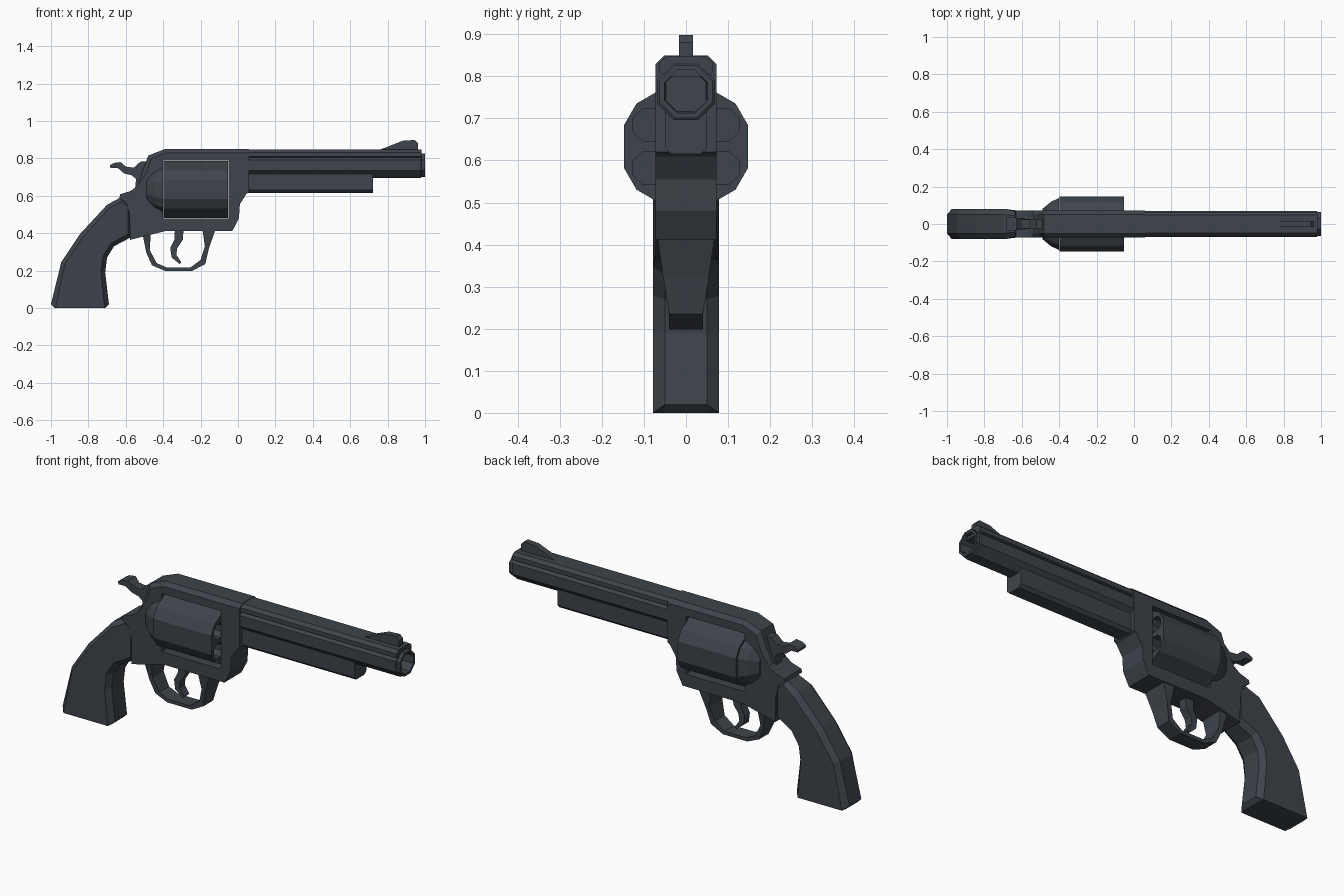
import bpy, bmesh, math

if "Cube" in bpy.data.objects:
    bpy.data.objects.remove(bpy.data.objects["Cube"])

gunmetal = bpy.data.materials.new("gunmetal")
gunmetal.diffuse_color = (0.048, 0.058, 0.07, 1)
gunmetal.use_nodes = True
gunmetal.node_tree.nodes["Principled BSDF"].inputs["Base Color"].default_value = gunmetal.diffuse_color


def finish(name, bm):
    bmesh.ops.recalc_face_normals(bm, faces=bm.faces)
    me = bpy.data.meshes.new(name)
    bm.to_mesh(me)
    bm.free()
    me.materials.append(gunmetal)
    ob = bpy.data.objects.new(name, me)
    bpy.context.collection.objects.link(ob)
    return ob


def prism(pts, place_a, place_b):
    """Closed outline swept between two placements."""
    bm = bmesh.new()
    a = [bm.verts.new(place_a(p)) for p in pts]
    b = [bm.verts.new(place_b(p)) for p in pts]
    caps = [bm.faces.new(a), bm.faces.new(b[::-1])]
    for i in range(len(pts)):
        j = (i + 1) % len(pts)
        bm.faces.new((a[i], b[i], b[j], a[j]))
    bmesh.ops.recalc_face_normals(bm, faces=bm.faces)
    return bm, caps


def side_plate(pts, hw):
    return prism(pts, lambda p: (p[0], -hw, p[1]), lambda p: (p[0], hw, p[1]))


def long_bar(pts, x0, x1):
    """Half section (y, z) mirrored and run along x."""
    full = pts + [(-y, z) for y, z in reversed(pts)]
    return prism(full, lambda p: (x0, *p), lambda p: (x1, *p))[0]


def loft(rings, angles, cy, cz):
    """Rings (x, radius) around an axis along x, capped at both ends."""
    bm = bmesh.new()
    loops = [[bm.verts.new((x, cy + r * math.cos(a), cz + r * math.sin(a)))
              for a in angles] for x, r in rings]
    n = len(angles)
    for p, q in zip(loops, loops[1:]):
        for i in range(n):
            j = (i + 1) % n
            bm.faces.new((p[i], p[j], q[j], q[i]))
    bm.faces.new(loops[0])
    bm.faces.new(loops[-1])
    return bm


def cut(ob, cutters):
    for c in cutters:
        m = ob.modifiers.new("cut", 'BOOLEAN')
        m.object, m.solver = c, 'EXACT'
    dg = bpy.context.evaluated_depsgraph_get()
    dg.update()
    me = bpy.data.meshes.new_from_object(ob.evaluated_get(dg))
    ob.modifiers.clear()
    ob.data = me
    for c in cutters:
        bpy.data.objects.remove(c)


OCT = [math.radians(22.5 + 45 * k) for k in range(8)]
DRUM = [math.radians(60 * k + s) for k in range(6) for s in (-19, 19)]
CZ = 0.633

# Frame with chamfered top strap and an open window for the drum
bm, _ = side_plate([(-0.39, 0.85), (0.06, 0.85), (0.06, 0.62), (0.045, 0.61),
                    (0.01, 0.555), (0.005, 0.48), (-0.03, 0.412), (-0.385, 0.412),
                    (-0.577, 0.364), (-0.58, 0.5), (-0.595, 0.56), (-0.635, 0.59),
                    (-0.63, 0.608), (-0.575, 0.625), (-0.54, 0.65), (-0.515, 0.72),
                    (-0.48, 0.815)], 0.072)
top = [e for e in bm.edges
       if e.verts[0].co.y * e.verts[1].co.y > 0
       and all(v.co.z > 0.64 for v in e.verts)
       and any(v.co.x < 0.05 for v in e.verts)]
bmesh.ops.bevel(bm, geom=top, offset=0.021, segments=1, affect='EDGES')
frame = finish("frame", bm)
window = finish("window_cutter", side_plate(
    [(-0.40, 0.478), (-0.05, 0.478), (-0.05, 0.788), (-0.40, 0.788)], 0.3)[0])
cut(frame, [window])

# Drum with six chambers open at the front
drum = finish("drum", loft([(-0.398, 0.156), (-0.054, 0.156)], DRUM, 0, CZ))
holes = []
for k in range(6):
    a = math.radians(30 + 60 * k)
    holes.append(finish("chamber_cutter", loft(
        [(-0.25, 0.041), (0.0, 0.041)], OCT,
        0.102 * math.cos(a), CZ + 0.102 * math.sin(a))))
cut(drum, holes)

# Tapered shield behind the drum
finish("recoil_shield", loft([(-0.40, 0.147), (-0.445, 0.125), (-0.49, 0.085)],
                             DRUM, 0, CZ))

# Barrel, top rib, rod housing and front sight
finish("barrel", loft([(0.04, 0.074), (0.978, 0.074), (0.982, 0.068), (1.0, 0.068),
                       (1.0, 0.055), (0.8, 0.052)], OCT, 0, 0.764))
finish("top_rib", long_bar([(0.047, 0.847), (0.064, 0.832), (0.064, 0.81),
                            (0.045, 0.80)], 0.05, 0.98))
finish("rod_housing", long_bar([(0.05, 0.715), (0.05, 0.63), (0.035, 0.615)],
                               0.03, 0.722))
finish("front_sight", side_plate([(0.74, 0.84), (0.80, 0.862), (0.88, 0.894),
                                  (0.945, 0.898), (0.963, 0.88), (0.963, 0.84)],
                                 0.017)[0])

# Grip with chamfered edges, slimmer where it meets the frame
bm, caps = side_plate([(-0.62, 0.595), (-0.70, 0.552), (-0.845, 0.395),
                       (-0.945, 0.245), (-1.0, 0.02), (-0.98, 0.0), (-0.71, 0.0),
                       (-0.69, 0.02), (-0.71, 0.19), (-0.70, 0.27), (-0.663, 0.33),
                       (-0.565, 0.382), (-0.565, 0.55)], 0.05)
bmesh.ops.inset_individual(bm, faces=caps, thickness=0.022, depth=0.029,
                           use_even_offset=True)
for v in bm.verts:
    if abs(v.co.y) > 0.06 and v.co.z < 0.05:
        v.co.z = 0.0
    if v.co.x > -0.66 and v.co.z > 0.3:
        v.co.y *= 0.85
finish("grip", bm)

# Trigger guard: a band that widens towards the frame
outer = [(-0.515, 0.42), (-0.49, 0.295), (-0.46, 0.228), (-0.39, 0.198),
         (-0.245, 0.198), (-0.175, 0.235), (-0.155, 0.32), (-0.12, 0.42)]
inner = [(-0.465, 0.42), (-0.472, 0.31), (-0.435, 0.24), (-0.38, 0.216),
         (-0.255, 0.216), (-0.2, 0.257), (-0.177, 0.33), (-0.19, 0.42)]


def guard_width(z):
    return 0.04 + 0.028 * min(1, max(0, (z - 0.27) / 0.1))


bm = bmesh.new()
loops = []
for o, i in zip(outer, inner):
    w = guard_width(o[1])
    loops.append([bm.verts.new(c) for c in ((o[0], -w, o[1]), (o[0], w, o[1]),
                                            (i[0], w, i[1]), (i[0], -w, i[1]))])
for p, q in zip(loops, loops[1:]):
    for k in range(4):
        j = (k + 1) % 4
        bm.faces.new((p[k], p[j], q[j], q[k]))
bm.faces.new(loops[0])
bm.faces.new(loops[-1])
finish("trigger_guard", bm)

# Trigger
finish("trigger", side_plate([(-0.337, 0.43), (-0.34, 0.365), (-0.362, 0.32),
                              (-0.355, 0.27), (-0.312, 0.235), (-0.303, 0.245),
                              (-0.33, 0.285), (-0.325, 0.32), (-0.295, 0.365),
                              (-0.29, 0.43)], 0.022)[0])

# Hammer with a slightly wider thumb spur
bm, _ = side_plate([(-0.685, 0.762), (-0.665, 0.775), (-0.628, 0.78), (-0.60, 0.756),
                    (-0.556, 0.75), (-0.522, 0.782), (-0.46, 0.782), (-0.46, 0.64),
                    (-0.55, 0.64), (-0.545, 0.69), (-0.57, 0.71), (-0.61, 0.72),
                    (-0.642, 0.748), (-0.682, 0.748)], 0.025)
for v in bm.verts:
    if v.co.x < -0.62:
        v.co.y *= 1.35
finish("hammer", bm)
